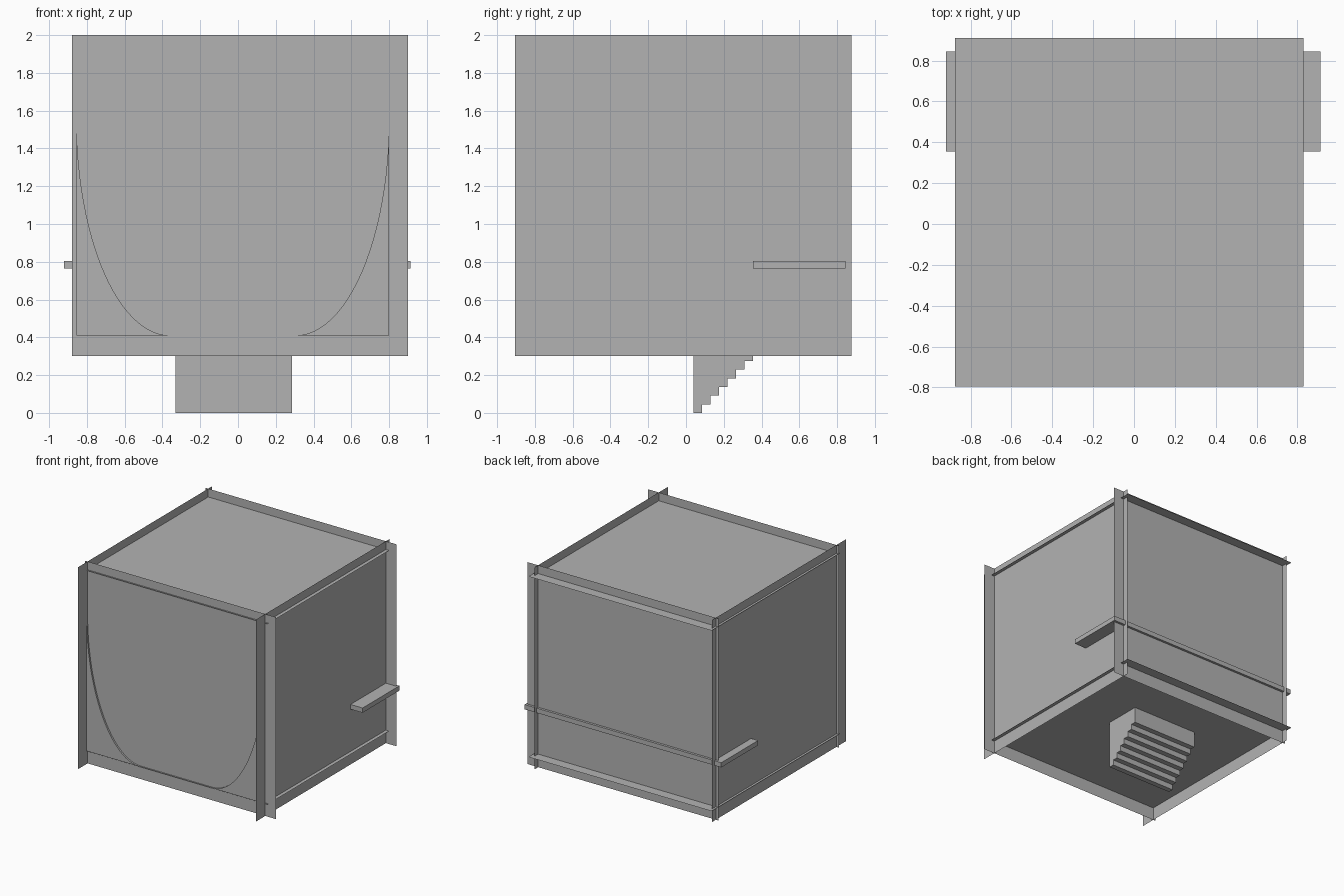
import bpy, bmesh, math

cube = bpy.data.objects.get("Cube")
if cube:
    bpy.data.objects.remove(cube, do_unlink=True)

grey = bpy.data.materials.new("plain_grey")
grey.use_nodes = True
grey.diffuse_color = (0.45, 0.45, 0.45, 1)
grey.node_tree.nodes["Principled BSDF"].inputs["Base Color"].default_value = (0.45, 0.45, 0.45, 1)


def finish(name, bm):
    mesh = bpy.data.meshes.new(name)
    bm.to_mesh(mesh)
    bm.free()
    mesh.materials.append(grey)
    obj = bpy.data.objects.new(name, mesh)
    bpy.context.collection.objects.link(obj)
    return obj


def sheet(name, corners):
    """Single flat panel."""
    bm = bmesh.new()
    bm.faces.new([bm.verts.new(c) for c in corners])
    return finish(name, bm)


def prism(name, outline, offset):
    """Solid made by sweeping a closed outline along an offset."""
    bm = bmesh.new()
    face = bm.faces.new([bm.verts.new(p) for p in outline])
    swept = bmesh.ops.extrude_face_region(bm, geom=[face], use_keep_orig=True)
    moved = [g for g in swept["geom"] if isinstance(g, bmesh.types.BMVert)]
    bmesh.ops.translate(bm, verts=moved, vec=offset)
    bmesh.ops.recalc_face_normals(bm, faces=bm.faces)
    return finish(name, bm)


# Main levels of the box
LEFT, RIGHT = 0.80, -0.855
FRONT, BACK = -0.78, 0.825
FLOOR, CEILING = 0.41, 1.93
LOW, HIGH = 0.30, 2.0

# Overlapping thin panels
for name, y in (("front_wall", FRONT), ("back_wall", BACK)):
    sheet(name, [(-0.88, y, LOW), (0.90, y, LOW), (0.90, y, HIGH), (-0.88, y, HIGH)])
for name, x in (("left_wall", LEFT), ("right_wall", RIGHT)):
    sheet(name, [(x, -0.905, LOW), (x, 0.875, LOW), (x, 0.875, HIGH), (x, -0.905, HIGH)])
for name, z in (("floor_panel", FLOOR), ("ceiling_panel", CEILING)):
    sheet(name, [(-0.875, -0.795, z), (0.83, -0.795, z), (0.83, 0.91, z), (-0.875, 0.91, z)])

# Curved corner fillings, just proud of the front wall
WIDTH, RISE, STEPS = 0.495, 1.15, 24
for name, x, side in (("left_curve", LEFT, -1), ("right_curve", RIGHT, 1)):
    outline = [(x, -0.794, FLOOR)]
    for i in range(STEPS + 1):
        a = math.pi / 2 * i / STEPS
        outline.append((x + side * WIDTH * (1 - math.sin(a)), -0.794,
                        FLOOR + RISE * (1 - math.cos(a))))
    prism(name, outline, (0, BACK + 0.784, 0))

# Bar shelf passing through the walls at the back
prism("shelf", [(-0.92, 0.355, 0.765), (-0.92, 0.845, 0.765),
                (-0.92, 0.845, 0.805), (-0.92, 0.355, 0.805)], (1.832, 0, 0))

# Stepped block under the floor
COUNT, TREAD, RISER = 7, 0.045, 0.0457
profile = [(-0.33, 0.04, FLOOR), (-0.33, 0.04, 0)]
for k in range(COUNT):
    y = 0.04 + TREAD * (k + 1)
    top = FLOOR if k == COUNT - 1 else RISER * (k + 1)
    profile += [(-0.33, y, RISER * k), (-0.33, y, top)]
prism("stairs", profile, (0.617, 0, 0))
